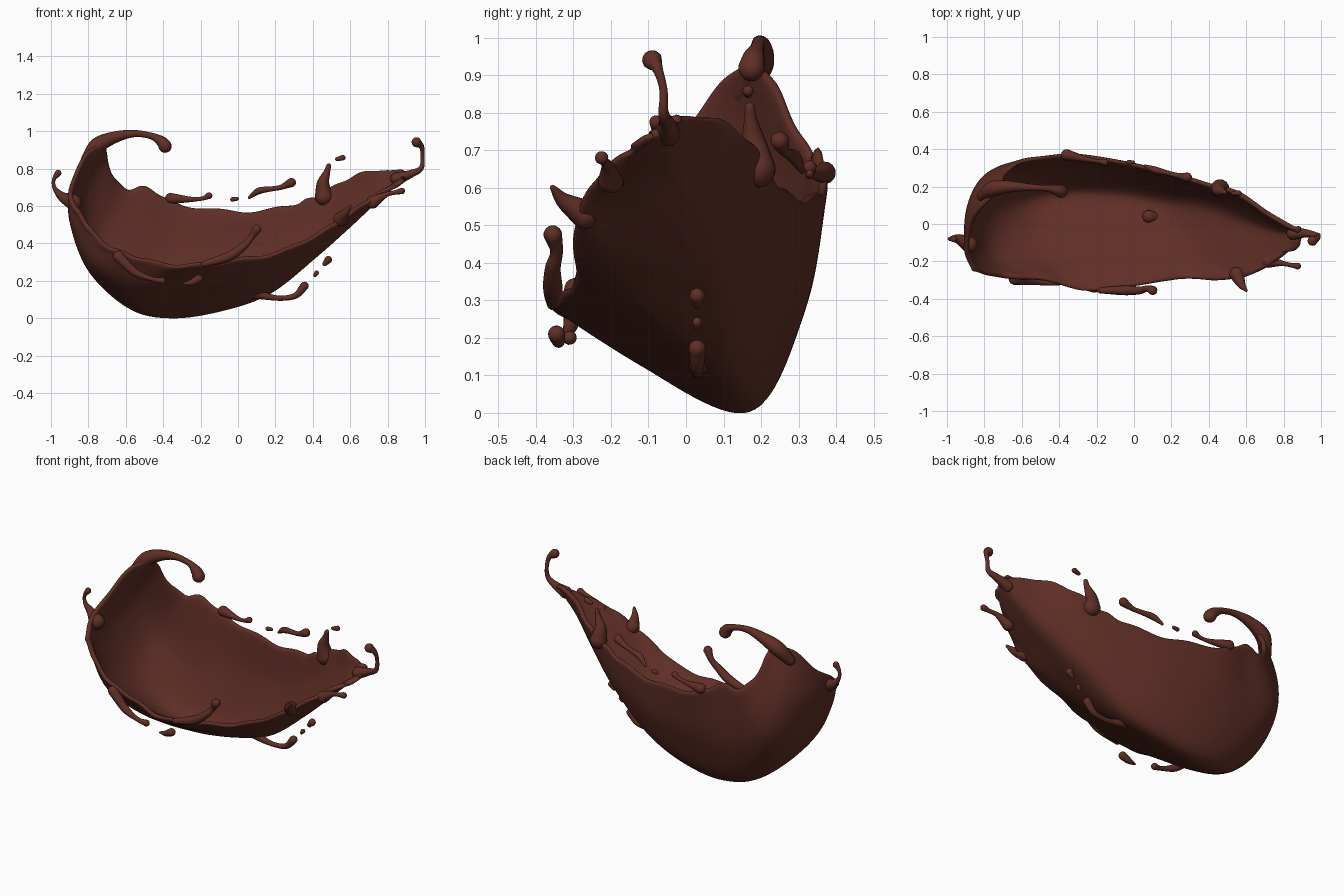
import bpy, math
from mathutils import Vector

mat = bpy.data.materials.new("dark chocolate")
mat.diffuse_color = (0.115, 0.028, 0.019, 1)


def spline(pts, t):
    """Point on a Catmull-Rom curve through pts, t from 0 to 1."""
    n = len(pts) - 1
    i = min(int(t * n), n - 1)
    f = t * n - i
    b, c = pts[i], pts[i + 1]
    a = pts[i - 1] if i > 0 else 2 * b - c
    d = pts[i + 2] if i + 2 <= n else 2 * c - b
    return 0.5 * (2 * b + (c - a) * f + (2 * a - 5 * b + 4 * c - d) * f * f
                  + (3 * b - a - 3 * c + d) * f ** 3)


def add_mesh(name, verts, faces):
    me = bpy.data.meshes.new(name)
    me.from_pydata(verts, [], faces)
    me.materials.append(mat)
    me.polygons.foreach_set("use_smooth", [True] * len(me.polygons))
    ob = bpy.data.objects.new(name, me)
    bpy.context.collection.objects.link(ob)
    return ob


def strand(name, rows, sides=14):
    """Round liquid strand through (x, y, z, radius) rows with rounded ends."""
    pts = [Vector(r) for r in rows]
    steps = 7 * (len(pts) - 1)
    path = [spline(pts, k / steps) for k in range(steps + 1)]
    path = [(p.xyz, max(p.w, 0.004)) for p in path]
    d0 = (path[0][0] - path[1][0]).normalized()
    d1 = (path[-1][0] - path[-2][0]).normalized()

    def cap(end, d):
        return [(end[0] + d * end[1] * math.sin(math.radians(a)),
                 end[1] * math.cos(math.radians(a))) for a in (25, 50, 70, 86)]
    path = cap(path[0], d0)[::-1] + path + cap(path[-1], d1)
    verts, faces = [], []
    side = d0.orthogonal().normalized()
    for k, (c, r) in enumerate(path):
        d = (path[min(k + 1, len(path) - 1)][0] - path[max(k - 1, 0)][0]).normalized()
        side = (side - d * side.dot(d)).normalized()
        other = d.cross(side)
        for s in range(sides):
            a = 2 * math.pi * s / sides
            verts.append(c + (side * math.cos(a) + other * math.sin(a)) * r)
    for k in range(len(path) - 1):
        for s in range(sides):
            t = (s + 1) % sides
            faces.append((k * sides + s, k * sides + t,
                          (k + 1) * sides + t, (k + 1) * sides + s))
    last = (len(path) - 1) * sides
    faces.append(tuple(range(sides))[::-1])
    faces.append(tuple(range(last, last + sides)))
    return add_mesh(name, verts, faces)


# Splash sheet: five rails run from the left end to the right tip
front_rim = [(-.87, -.25, .56), (-.78, -.28, .45), (-.65, -.30, .36), (-.48, -.31, .30),
             (-.25, -.365, .28), (0, -.34, .30), (.25, -.30, .36), (.48, -.305, .46),
             (.64, -.27, .58), (.78, -.19, .66), (.89, -.09, .73)]
front_low = [(-.91, -.14, .66), (-.88, -.16, .48), (-.77, -.17, .27), (-.55, -.14, .15),
             (-.30, -.12, .13), (0, -.12, .17), (.24, -.12, .25), (.45, -.14, .39),
             (.62, -.14, .53), (.78, -.12, .655), (.90, -.075, .74)]
keel = [(-.885, .00, .76), (-.90, .05, .55), (-.80, .08, .26), (-.58, .13, .05),
        (-.35, .17, .00), (-.08, .16, .04), (.17, .12, .13), (.41, .08, .32),
        (.60, .02, .49), (.76, -.03, .64), (.90, -.055, .75)]
back_low = [(-.82, .10, .89), (-.84, .21, .66), (-.76, .28, .42), (-.55, .30, .28),
            (-.30, .32, .28), (0, .29, .30), (.23, .23, .36), (.42, .18, .47),
            (.58, .12, .60), (.74, .03, .70), (.90, -.04, .765)]
back_rim = [(-.72, .20, .95), (-.70, .27, .83), (-.61, .345, .70), (-.47, .37, .69),
            (-.30, .38, .61), (0, .33, .565), (.28, .26, .61), (.41, .22, .64),
            (.56, .18, .73), (.72, .07, .78), (.89, -.03, .78)]
rails = [[Vector(p) for p in r] for r in (front_rim, front_low, keel, back_low, back_rim)]
NU, NV = 80, 28
verts, faces = [], []
for i in range(NU + 1):
    section = [spline(r, i / NU) for r in rails]
    for j in range(NV + 1):
        p = spline(section, j / NV)
        edge = abs(2 * j / NV - 1) ** 8
        p.z += 0.008 * edge * (math.sin(i * 0.8 + j) + math.sin(i * 0.37))
        verts.append(p)
for i in range(NU):
    for j in range(NV):
        a = i * (NV + 1) + j
        faces.append((a, a + NV + 1, a + NV + 2, a + 1))
sheet = add_mesh("splash_sheet", verts, faces)
m = sheet.modifiers.new("thickness", 'SOLIDIFY')
m.thickness, m.offset = 0.026, 1
m = sheet.modifiers.new("rounding", 'SUBSURF')
m.levels = m.render_levels = 1

# Strands that grow out of the rim
strand("curl", [(-.81, .15, .85, .03), (-.75, .19, .925, .042), (-.65, .20, .97, .030),
                (-.55, .195, .987, .019), (-.46, .19, .973, .018), (-.41, .18, .945, .030),
                (-.39, .175, .92, .036)])
strand("left_strand", [(-.88, -.11, .62, .045), (-.94, -.08, .65, .026),
                       (-.98, -.08, .695, .012), (-.985, -.08, .74, .010),
                       (-.962, -.08, .775, .018)])
strand("right_tip_strand", [(.85, -.05, .745, .035), (.92, -.05, .77, .022),
                            (.978, -.06, .80, .014), (.987, -.06, .86, .011),
                            (.982, -.075, .915, .014), (.955, -.09, .94, .027)])
strand("right_front_strand", [(.72, -.20, .62, .035), (.79, -.21, .66, .015),
                              (.84, -.22, .672, .012), (.875, -.225, .68, .018)])
strand("front_right_spike", [(.55, -.27, .53, .04), (.575, -.325, .565, .022),
                             (.60, -.355, .60, .008)])
strand("front_strand", [(-.18, -.355, .29, .016), (-.05, -.355, .33, .026),
                        (.03, -.355, .385, .021), (.07, -.345, .43, .017),
                        (.10, -.355, .475, .025)])
strand("front_left_strand", [(-.64, -.295, .33, .03), (-.55, -.305, .245, .022),
                             (-.46, -.315, .21, .013), (-.405, -.31, .20, .019)])
strand("underside_strand", [(.08, .04, .14, .035), (.16, .03, .115, .018),
                            (.24, .03, .107, .014), (.31, .03, .122, .017),
                            (.355, .03, .172, .023)])
strand("back_strand", [(-.36, .37, .64, .03), (-.25, .345, .635, .014),
                       (-.19, .335, .64, .011), (-.155, .33, .655, .018)])
strand("back_right_spike", [(.46, .19, .65, .05), (.455, .18, .72, .034),
                            (.475, .172, .78, .018), (.485, .17, .815, .013)])

# Loose drops
drops = [
    [(-.29, -.34, .185, .006), (-.25, -.34, .19, .017), (-.21, -.345, .21, .023)],
    [(.412, .03, .23, .010), (.42, .03, .242, .013)],
    [(.465, .03, .292, .014), (.482, .03, .312, .021)],
    [(-.03, .33, .635, .012), (-.005, .33, .638, .010)],
    [(.06, .31, .645, .008), (.11, .29, .68, .018), (.17, .275, .69, .014),
     (.23, .26, .70, .014), (.285, .25, .725, .025)],
    [(.53, .165, .85, .011), (.56, .165, .858, .015)],
]
for k, rows in enumerate(drops):
    strand("drop_%d" % (k + 1), rows)
